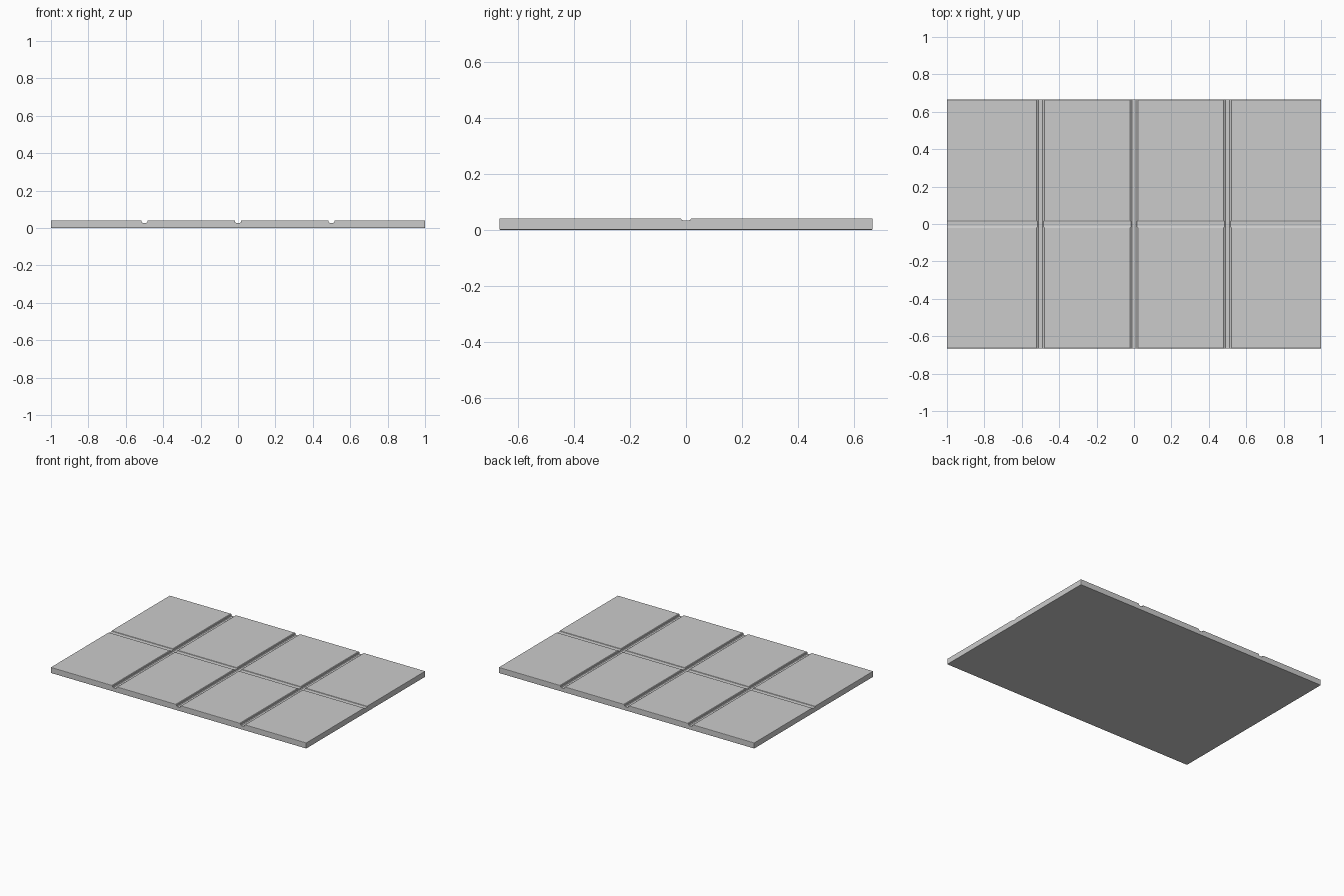
import bpy, bmesh

if "Cube" in bpy.data.objects:
    bpy.data.objects.remove(bpy.data.objects["Cube"])

W, D, H = 2.0, 1.33, 0.041


def add_object(name, bm):
    bmesh.ops.recalc_face_normals(bm, faces=bm.faces)
    mesh = bpy.data.meshes.new(name)
    bm.to_mesh(mesh)
    bm.free()
    obj = bpy.data.objects.new(name, mesh)
    bpy.context.collection.objects.link(obj)
    return obj


def groove_cutter(name, along, centre, bottom):
    """Prism with a rounded-bottom groove section, running along x or y."""
    depth = H - bottom
    half = [(0.021, H + 0.02), (0.021, H), (0.017, H - 0.2 * depth),
            (0.015, H - 0.75 * depth), (0.010, bottom)]
    section = half + [(-u, z) for u, z in reversed(half)]
    bm = bmesh.new()
    if along == 'y':
        verts = [bm.verts.new((centre + u, -1.2, z)) for u, z in section]
        step = (0, 2.4, 0)
    else:
        verts = [bm.verts.new((-1.2, centre + u, z)) for u, z in section]
        step = (2.4, 0, 0)
    face = bm.faces.new(verts)
    ext = bmesh.ops.extrude_face_region(bm, geom=[face], use_keep_orig=True)
    moved = [g for g in ext['geom'] if isinstance(g, bmesh.types.BMVert)]
    bmesh.ops.translate(bm, vec=step, verts=moved)
    obj = add_object(name, bm)
    obj.hide_render = True
    obj.display_type = 'WIRE'
    return obj


# Slab with softened outer edges
bm = bmesh.new()
bmesh.ops.create_cube(bm, size=1)
bmesh.ops.scale(bm, vec=(W, D, H), verts=bm.verts)
bmesh.ops.translate(bm, vec=(0, 0, H / 2), verts=bm.verts)
bmesh.ops.bevel(bm, geom=bm.edges[:], offset=0.003, segments=2,
                profile=0.5, affect='EDGES')
slab = add_object("paving_slab", bm)

# Three deep cross grooves and one shallower lengthwise groove
cutters = [groove_cutter(f"cross_groove_cutter_{i}", 'y', x, 0.027)
           for i, x in enumerate((-0.5, 0.0, 0.5))]
cutters.append(groove_cutter("long_groove_cutter", 'x', 0.0, 0.034))
for c in cutters:
    mod = slab.modifiers.new(c.name, 'BOOLEAN')
    mod.operation = 'DIFFERENCE'
    mod.solver = 'EXACT'
    mod.object = c

# Apply the cuts and remove the helpers
bpy.context.view_layer.objects.active = slab
slab.select_set(True)
for mod in list(slab.modifiers):
    bpy.ops.object.modifier_apply(modifier=mod.name)
for c in cutters:
    bpy.data.objects.remove(c)
